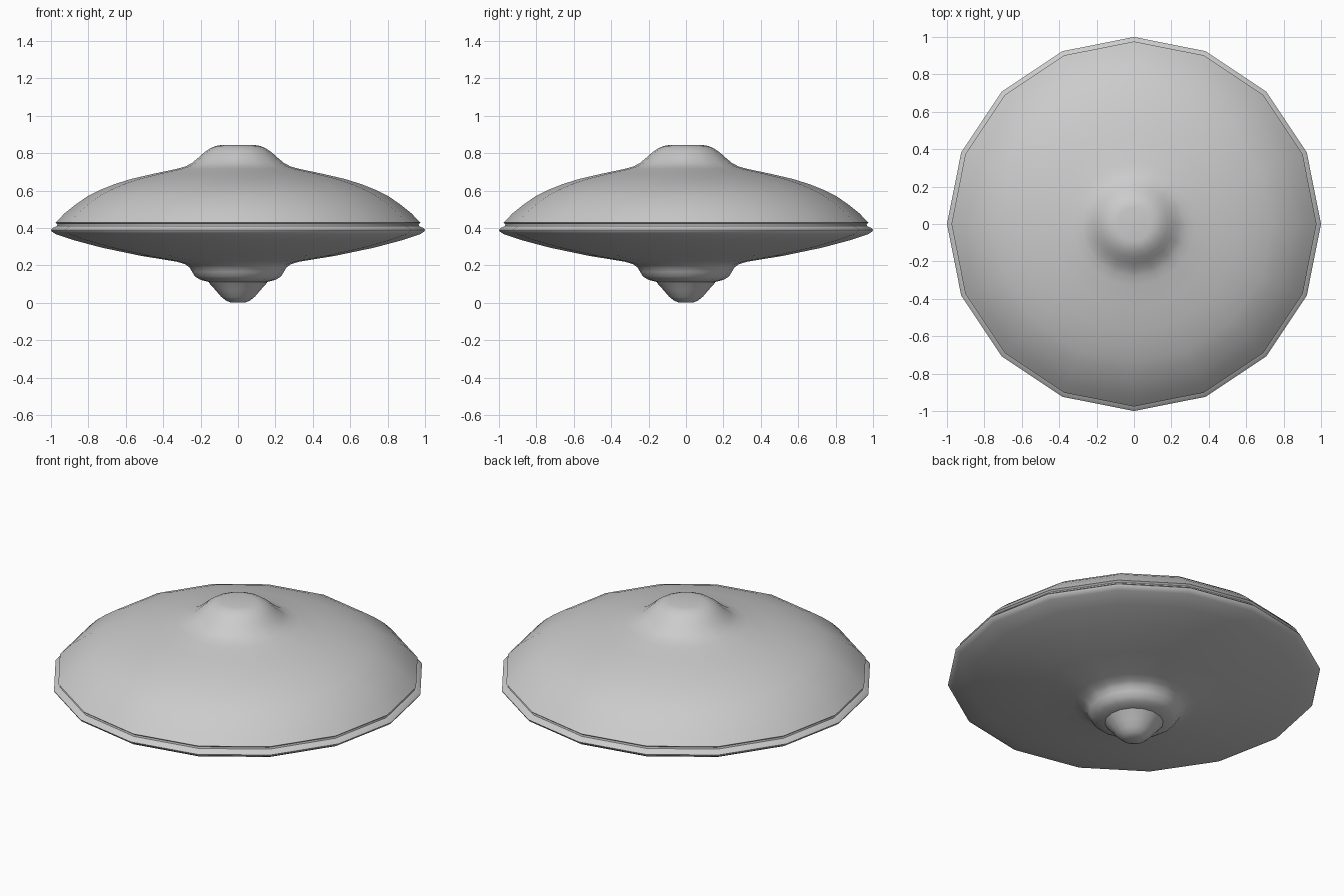
import bpy, bmesh, math

if "Cube" in bpy.data.objects:
    bpy.data.objects.remove(bpy.data.objects["Cube"])

SIDES = 16


def lathe(name, profile, angle=40):
    """Revolve an (r, z) profile, listed bottom to top, around the z axis."""
    bm = bmesh.new()
    rings = []
    for r, z in profile:
        if r == 0:
            rings.append([bm.verts.new((0, 0, z))] * SIDES)
        else:
            rings.append([bm.verts.new((r * math.cos(2 * math.pi * i / SIDES),
                                        r * math.sin(2 * math.pi * i / SIDES), z))
                          for i in range(SIDES)])
    for a, b in zip(rings, rings[1:]):
        for i in range(SIDES):
            j = (i + 1) % SIDES
            quad = list(dict.fromkeys((a[i], a[j], b[j], b[i])))
            bm.faces.new(quad)
    bmesh.ops.recalc_face_normals(bm, faces=bm.faces)
    mesh = bpy.data.meshes.new(name)
    bm.to_mesh(mesh)
    bm.free()
    ob = bpy.data.objects.new(name, mesh)
    bpy.context.collection.objects.link(ob)
    bpy.ops.object.select_all(action='DESELECT')
    ob.select_set(True)
    bpy.context.view_layer.objects.active = ob
    bpy.ops.object.shade_smooth_by_angle(angle=math.radians(angle))
    return ob


# Saucer body: stepped belly, shallow underside, thin rim, domed top and cabin
lathe("saucer_hull", [
    (0, 0.11), (0.15, 0.11), (0.20, 0.122), (0.23, 0.14), (0.245, 0.165),
    (0.26, 0.19), (0.285, 0.207), (0.33, 0.22), (0.52, 0.251), (0.73, 0.295),
    (0.88, 0.335), (0.975, 0.367), (0.995, 0.38), (1.0, 0.39), (0.99, 0.40),
    (0.968, 0.41), (0.966, 0.42), (0.976, 0.428), (0.925, 0.48), (0.866, 0.527),
    (0.80, 0.572), (0.74, 0.602), (0.66, 0.634), (0.57, 0.662), (0.45, 0.69),
    (0.33, 0.715), (0.28, 0.729), (0.245, 0.748), (0.21, 0.777), (0.18, 0.804),
    (0.15, 0.825), (0.12, 0.838), (0.09, 0.843), (0, 0.843)])

# Rounded emitter under the belly
lathe("belly_emitter", [
    (0, 0), (0.04, 0.002), (0.065, 0.012), (0.09, 0.032), (0.12, 0.067),
    (0.14, 0.09), (0.157, 0.108), (0.15, 0.112), (0, 0.112)])
